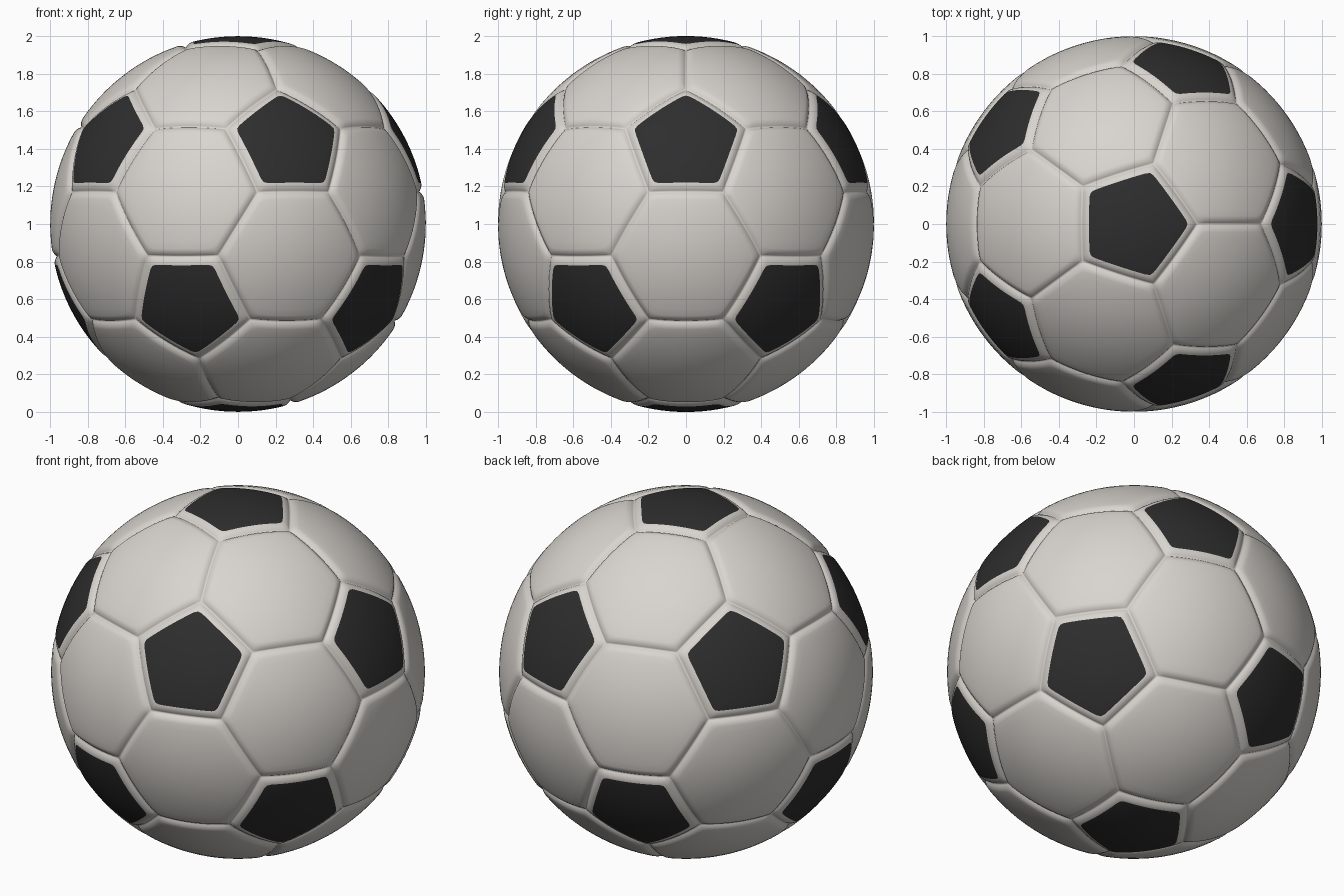
import bpy, bmesh, math
from mathutils import Vector
from itertools import combinations

if "Cube" in bpy.data.objects:
    bpy.data.objects.remove(bpy.data.objects["Cube"])

SEG = 14            # segments along each panel side
WIDTH = 0.049       # seam roll-off width (also the white rim round the dark panels)
DEPTH = 0.02        # seam depth
ROUND = 25          # corner rounding exponent (higher = sharper)


def material(name, rgb):
    m = bpy.data.materials.new(name)
    m.diffuse_color = (*rgb, 1)
    m.use_nodes = True
    m.node_tree.nodes["Principled BSDF"].inputs["Base Color"].default_value = m.diffuse_color
    return m


# Icosahedron points: one pole up, two rings of five
def ring_point(deg, z):
    a = math.radians(deg)
    s = math.sqrt(1 - z * z)
    return Vector((s * math.cos(a), s * math.sin(a), z))


Z = 1 / math.sqrt(5)
ico = [Vector((0, 0, 1)), Vector((0, 0, -1))]
ico += [ring_point(72 * k, Z) for k in range(5)]
ico += [ring_point(72 * k + 36, -Z) for k in range(5)]


def near(i, j):
    return i != j and (ico[i] - ico[j]).length < 1.2


def cut(i, j):
    return ((2 * ico[i] + ico[j]) / 3).normalized()


# Panel outlines: 12 pentagons and 20 hexagons
panels = [[cut(i, j) for j in range(12) if near(i, j)] for i in range(12)]
for tri in combinations(range(12), 3):
    if all(near(a, b) for a, b in combinations(tri, 2)):
        panels.append([cut(a, b) for a in tri for b in tri if a != b])

bm = bmesh.new()


def add_panel(corners):
    """Concentric rings from the seam to the centre, projected on the sphere."""
    c = sum(corners, Vector()) / len(corners)
    n = c.normalized()
    h = c.length
    u = (corners[0] - c).normalized()
    w = n.cross(u)
    corners = sorted(corners, key=lambda p: math.atan2((p - c).dot(w), (p - c).dot(u)))
    count = len(corners)
    sides = [(corners[k], corners[(k + 1) % count]) for k in range(count)]
    normals = [((a + b) / 2 - c).normalized() for a, b in sides]
    apothem = ((sides[0][0] + sides[0][1]) / 2 - c).length / h
    outline = [a.lerp(b, s / SEG) - c for a, b in sides for s in range(SEG)]

    def rounded(v):
        d = v.normalized()
        total = sum(max(0, d.dot(m)) ** ROUND for m in normals)
        return d * (apothem * h / total ** (1 / ROUND))

    insets = [WIDTH * f for f in (0, 0.15, 0.3, 0.5, 0.75, 1)]
    insets += [WIDTH + (apothem - WIDTH) * k / 8 for k in range(1, 8)]
    rings = []
    for d in insets:
        t = 1 - d / apothem
        fall = max(0, 1 - d / WIDTH)
        radius = 1 - DEPTH * fall ** 2
        ring = []
        for v in outline:
            p = c + t * v.lerp(rounded(v), 1 - fall)
            ring.append(bm.verts.new(p.normalized() * radius))
        rings.append(ring)
    centre = bm.verts.new(n)
    size = len(outline)
    for k in range(len(rings)):
        for s in range(size):
            e = (s + 1) % size
            if k + 1 < len(rings):
                f = bm.faces.new((rings[k][s], rings[k][e], rings[k + 1][e], rings[k + 1][s]))
            else:
                f = bm.faces.new((rings[k][s], rings[k][e], centre))
            f.smooth = True
            # dark paint inside the rim of each pentagon
            f.material_index = 1 if count == 5 and k >= 5 else 0


for p in panels:
    add_panel(p)
bmesh.ops.remove_doubles(bm, verts=bm.verts, dist=0.0005)
bmesh.ops.translate(bm, verts=bm.verts, vec=(0, 0, 1))
bmesh.ops.recalc_face_normals(bm, faces=bm.faces)

# Ball
mesh = bpy.data.meshes.new("football")
bm.to_mesh(mesh)
bm.free()
mesh.materials.append(material("warm white", (0.69, 0.66, 0.62)))
mesh.materials.append(material("charcoal black", (0.027, 0.027, 0.027)))
ball = bpy.data.objects.new("football", mesh)
bpy.context.collection.objects.link(ball)
